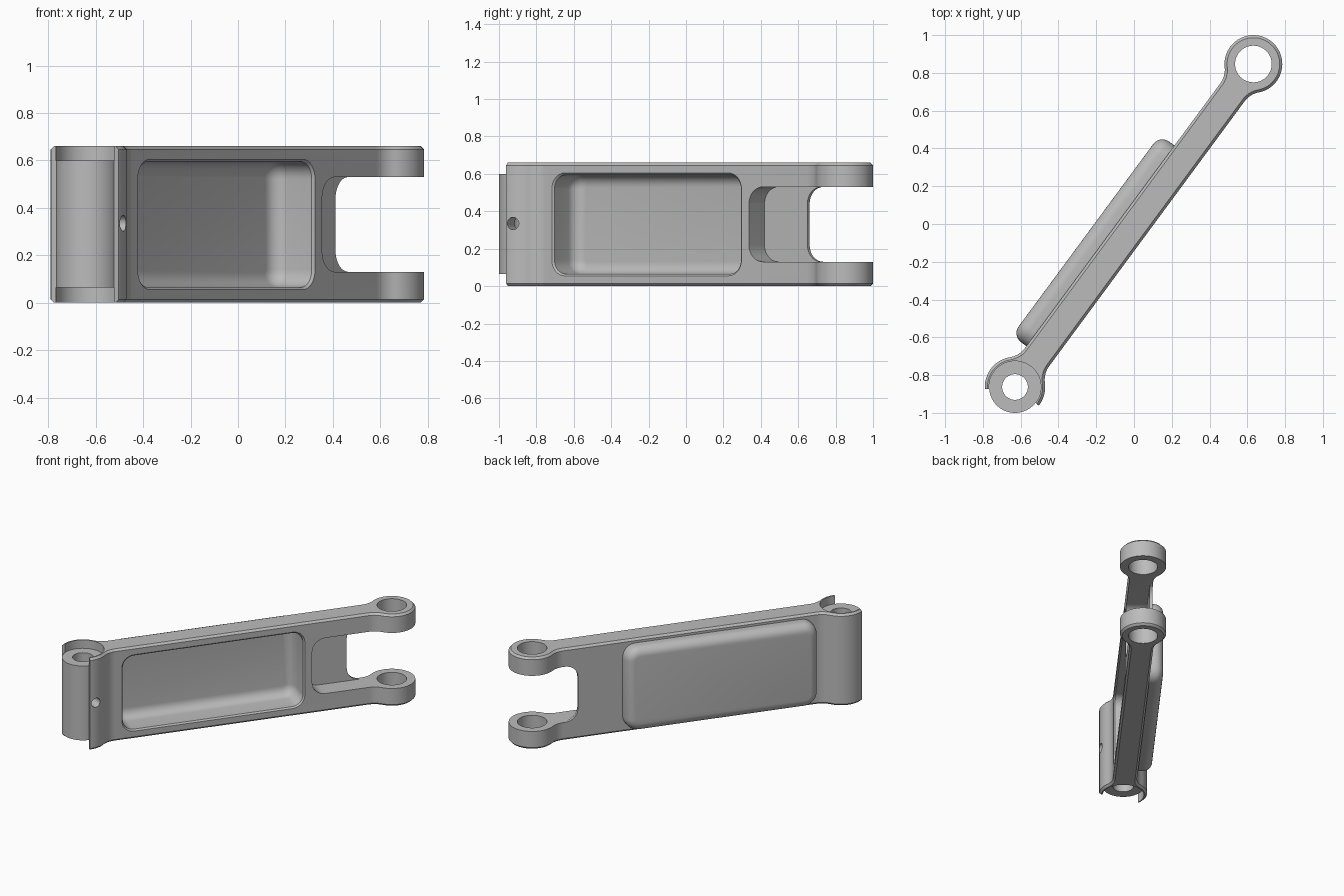
import bpy
import bmesh
from math import sin, cos, pi, atan2, sqrt, radians, hypot

cube = bpy.data.objects.get("Cube")
if cube:
    bpy.data.objects.remove(cube, do_unlink=True)

# Pivot centres in plan, and overall height
START, END = (-0.63, -0.863), (0.632, 0.847)
DX, DY = END[0] - START[0], END[1] - START[1]
LENGTH, ANGLE = hypot(DX, DY), atan2(DY, DX)
HEIGHT, HALF = 0.66, 0.08

metal = bpy.data.materials.new("grey metal")
metal.use_nodes = True
GREY = (0.5, 0.5, 0.5, 1)
metal.diffuse_color = GREY
metal.node_tree.nodes["Principled BSDF"].inputs["Base Color"].default_value = GREY


def arc(cx, cy, r, a0, a1, n):
    return [(cx + r * cos(a0 + (a1 - a0) * i / n),
             cy + r * sin(a0 + (a1 - a0) * i / n)) for i in range(n + 1)]


def loft(name, rings):
    """Closed solid through rings of equal length; local x runs along the arm."""
    bm = bmesh.new()
    loops = [[bm.verts.new(p) for p in ring] for ring in rings]
    n = len(loops[0])
    for a, b in zip(loops, loops[1:]):
        for i in range(n):
            j = (i + 1) % n
            bm.faces.new((a[i], a[j], b[j], b[i]))
    bm.faces.new(loops[0])
    bm.faces.new(loops[-1])
    bmesh.ops.recalc_face_normals(bm, faces=bm.faces)
    mesh = bpy.data.meshes.new(name)
    bm.to_mesh(mesh)
    bm.free()
    mesh.materials.append(metal)
    obj = bpy.data.objects.new(name, mesh)
    obj.location = (START[0], START[1], 0)
    obj.rotation_euler = (0, 0, ANGLE)
    bpy.context.collection.objects.link(obj)
    return obj


def upright(name, outline, z0, z1):
    return loft(name, [[(x, y, z) for x, y in outline] for z in (z0, z1)])


def cylinder(name, x, r, z0, z1):
    return upright(name, arc(x, 0, r, 0, 2 * pi, 64)[:-1], z0, z1)


def rounded_rect(x0, x1, z0, z1, r, inset=0):
    x0, x1, z0, z1 = x0 + inset, x1 - inset, z0 + inset, z1 - inset
    r = max(r - inset, 0.004)
    pts = []
    for k, (x, z) in enumerate(((x1 - r, z1 - r), (x0 + r, z1 - r),
                                (x0 + r, z0 + r), (x1 - r, z0 + r))):
        pts += arc(x, z, r, k * pi / 2, (k + 1) * pi / 2, 8)
    return pts


def panel(name, rect, levels):
    """Rounded block across the arm; levels are (depth, inset) pairs."""
    return loft(name, [[(x, y, z) for x, z in rounded_rect(*rect, inset)]
                       for y, inset in levels])


def fillet_levels(top, r, n=7):
    return [(top - r + r * sin(i * pi / 2 / n), r - r * cos(i * pi / 2 / n))
            for i in range(n + 1)]


def combine(target, tool, operation):
    bpy.context.view_layer.update()
    mod = target.modifiers.new(operation.lower(), 'BOOLEAN')
    mod.operation, mod.solver, mod.object = operation, 'EXACT', tool
    bpy.context.view_layer.objects.active = target
    bpy.ops.object.modifier_apply(modifier=mod.name)
    bpy.data.objects.remove(tool, do_unlink=True)


def half_end(r, inset):
    """Half of a round end, with a fillet running into the straight side."""
    r, h, f = r - inset, HALF - inset, 0.12 + inset
    d = sqrt((r + f) ** 2 - (h + f) ** 2)
    t = atan2(h + f, d)
    return arc(0, 0, r, pi, t, 32) + arc(d, h + f, f, t - pi, -pi / 2, 10)[1:]


def arm_outline(inset):
    far = [(LENGTH - x, y) for x, y in half_end(0.153, inset)]
    half = half_end(0.16, inset) + far[::-1]
    return half + [(x, -y) for x, y in half[-2:0:-1]]


# Arm body with chamfered top and bottom edges
C = 0.014
arm = loft("link_arm", [[(x, y, z) for x, y in arm_outline(i)] for z, i in
                        ((0, C), (C, 0), (HEIGHT - C, 0), (HEIGHT, C))])

# Rounded bulge on the back
bulge = panel("back_bulge", (0.21, 1.53, 0.03, 0.63, 0.09),
              [(0, 0)] + fillet_levels(0.175, 0.06))
combine(arm, bulge, 'UNION')

# Deep front pocket with filleted floor and eased rim
POCKET = (0.25, 1.49, 0.065, 0.595, 0.075)
combine(arm, panel("pocket_cutter", POCKET,
                   [(-0.1, -0.03), (-0.07, 0)] + fillet_levels(0.122, 0.065)),
        'DIFFERENCE')

# Fork slot: through opening, and a relief that leaves a thin back web
for start, depth in ((1.835, 0.3), (1.55, 0.06)):
    combine(arm, panel("slot_cutter", (start, 2.6, 0.13, 0.53, 0.09),
                       [(-0.3, 0), (depth, 0)]), 'DIFFERENCE')

# Open side of the barrel shell
a0, a1 = radians(184) - ANGLE, radians(322) - ANGLE
sector = arc(0, 0, 0.137, a0, a1, 32) + arc(0, 0, 0.3, a1, a0, 32)
combine(arm, upright("shell_cutter", sector, -0.1, 0.8), 'DIFFERENCE')

# Barrel end recesses, pivot bores
for x, r, z0, z1 in ((0, 0.1375, -0.1, 0.065), (0, 0.1375, 0.6, 0.8),
                     (0, 0.068, -0.2, 0.9), (LENGTH, 0.097, -0.2, 0.9)):
    combine(arm, cylinder("bore_cutter", x, r, z0, z1), 'DIFFERENCE')

# Small cross hole through the shell into the barrel
b = radians(-23) - ANGLE
ring = arc(0, HEIGHT / 2 + 0.005, 0.033, 0, 2 * pi, 32)[:-1]
combine(arm, loft("pin_hole_cutter",
                  [[(d * cos(b) - s * sin(b), d * sin(b) + s * cos(b), z)
                    for s, z in ring] for d in (0.05, 0.3)]), 'DIFFERENCE')

# Smooth curved walls, crisp edges
bpy.ops.object.select_all(action='DESELECT')
arm.select_set(True)
bpy.context.view_layer.objects.active = arm
bpy.ops.object.shade_smooth_by_angle(angle=radians(30))
